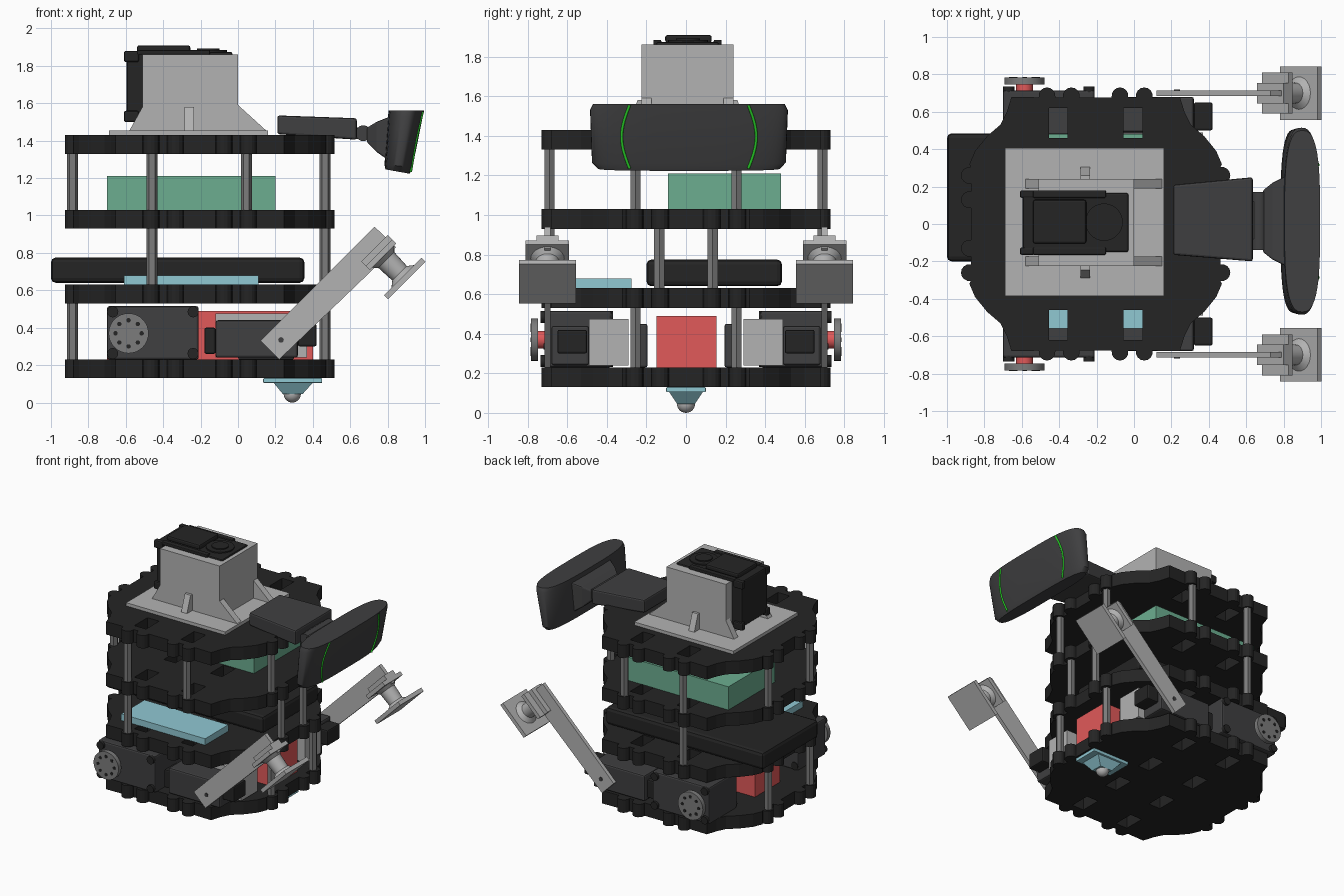
import bpy, bmesh, math
from mathutils import Vector

if "Cube" in bpy.data.objects:
    bpy.data.objects.remove(bpy.data.objects["Cube"])


def mat(name, r, g, b):
    m = bpy.data.materials.new(name)
    m.diffuse_color = (r, g, b, 1)
    m.use_nodes = True
    m.node_tree.nodes["Principled BSDF"].inputs["Base Color"].default_value = m.diffuse_color
    return m


BLACK = mat("black", .018, .018, .018)
DARK = mat("dark_grey", .05, .05, .052)
STEEL = mat("steel", .2, .2, .2)
LIGHT = mat("light_grey", .45, .45, .45)
RED = mat("red", .75, .1, .1)
GREEN = mat("green", .15, .42, .28)
BLUE = mat("blue", .28, .58, .65)
LIME = mat("lime", .02, .6, .02)


def finish(name, bm, m, bevel=0, smooth=False):
    bmesh.ops.recalc_face_normals(bm, faces=bm.faces)
    me = bpy.data.meshes.new(name)
    bm.to_mesh(me)
    bm.free()
    ob = bpy.data.objects.new(name, me)
    bpy.context.collection.objects.link(ob)
    me.materials.append(m)
    if bevel:
        b = ob.modifiers.new("bevel", 'BEVEL')
        b.width, b.segments, b.limit_method = bevel, 2, 'ANGLE'
    if smooth:
        bpy.ops.object.select_all(action='DESELECT')
        ob.select_set(True)
        bpy.context.view_layer.objects.active = ob
        bpy.ops.object.shade_smooth_by_angle(angle=math.radians(35))
    return ob


def loft(name, rings, m, bevel=0, smooth=False):
    """Skin equal-length rings of points and cap both ends."""
    bm = bmesh.new()
    vs = [[bm.verts.new(p) for p in r] for r in rings]
    n = len(vs[0])
    for a, b in zip(vs, vs[1:]):
        for i in range(n):
            bm.faces.new((a[i], a[(i + 1) % n], b[(i + 1) % n], b[i]))
    bm.faces.new(vs[0])
    bm.faces.new(vs[-1])
    return finish(name, bm, m, bevel, smooth)


def rect(x0, x1, y0, y1, z):
    return [(x0, y0, z), (x1, y0, z), (x1, y1, z), (x0, y1, z)]


def box(name, x, y, z, m, bevel=0):
    return loft(name, [rect(*x, *y, z[0]), rect(*x, *y, z[1])], m, bevel)


def turned(name, p, axis, prof, m, n=24):
    """Lathe: prof is (distance along axis, radius) pairs."""
    q = Vector(axis).normalized().to_track_quat('Z', 'Y')
    rings = [[Vector(p) + q @ Vector((r * math.cos(2 * math.pi * i / n), r * math.sin(2 * math.pi * i / n), d))
              for i in range(n)] for d, r in prof]
    return loft(name, rings, m, 0, n > 8)


def side(s, a, b):
    return tuple(sorted((s * a, s * b)))


# Scalloped deck plates with slots
CX = -.205


def lug(x, y, a0):
    return [(x + .045 * math.cos(math.radians(a0 + a)), y + .045 * math.sin(math.radians(a0 + a)))
            for a in range(-100, 101, 25)]


quarter = (lug(.675, .13, 0) + lug(.675, .26, 0)
           + [(.675, .32), (.645, .39), (.58, .47), (.51, .53), (.475, .6), (.45, .68)]
           + lug(.26, .685, 90) + lug(.13, .685, 90))
half = quarter + [(-x, y) for x, y in reversed(quarter)]
outline = half + [(x, -y) for x, y in reversed(half)]
for i, z in enumerate((.13, .53, .93, 1.33)):
    deck = loft(f"deck_plate_{i + 1}", [[(CX + x, y, h) for x, y in outline] for h in (z, z + .1)], BLACK)
    bm = bmesh.new()
    for x in (-.2, .2):
        for y in (-.54, -.18, .18, .54):
            r = bmesh.ops.create_cube(bm, size=1)
            bmesh.ops.scale(bm, vec=(.1, .16, .3), verts=r['verts'])
            bmesh.ops.translate(bm, vec=(CX + x, y, z + .05), verts=r['verts'])
    cutter = finish("slot_cutter", bm, BLACK)
    cutter.hide_render = True
    md = deck.modifiers.new("slots", 'BOOLEAN')
    md.operation, md.object, md.solver = 'DIFFERENCE', cutter, 'EXACT'
    bpy.context.view_layer.objects.active = deck
    bpy.ops.object.modifier_apply(modifier="slots")
    bpy.data.objects.remove(cutter)

# Hexagonal standoffs between decks
ends = [(-.885, .255), (.465, .255)]
for z, spots in ((.23, ends), (.63, [(-.46, .69), (.465, .135)]),
                 (1.03, ends + [(-.46, .69), (.045, .69)])):
    for x, y in spots:
        for s in (1, -1):
            turned("standoff", (x, s * y, z), (0, 0, 1), [(0, .03), (.3, .03)], STEEL, 6)

# Payload boxes
box("battery", (-.7, .4), (-.15, .155), (.23, .49), RED)
box("computer_case", (-1, .355), (-.2, .485), (.64, .775), BLACK, .025)
box("circuit_board", (-.61, .11), (-.56, -.275), (.63, .68), BLUE)
box("power_pack", (-.7, .2), (-.09, .48), (1.03, 1.21), GREEN)

# Mirrored drive motors, arm servos and pusher arms
for s in (1, -1):
    box("drive_motor", (-.7, -.21), side(s, .375, .715), (.23, .515), DARK, .012)
    for x in (-.67, -.24):
        for z in (.262, .485):
            turned("motor_post", (x, s * .37, z), (0, s, 0), [(0, .03), (.365, .03)], BLACK, 12)
    turned("motor_hub", (-.585, s * .7, .37), (0, s, 0), [(0, .045), (.06, .045)], RED)
    turned("wheel_horn", (-.585, s * .747, .37), (0, s, 0), [(0, .107), (.035, .107)], STEEL, 32)
    for k in range(8):
        a = k * math.pi / 4
        turned("horn_bolt", (-.585 + .07 * math.cos(a), s * .78, .37 + .07 * math.sin(a)),
               (0, s, 0), [(0, .012), (.005, .012)], BLACK, 10)
    box("arm_servo", (-.12, .32), side(s, .49, .68), (.24, .44), DARK, .012)
    box("servo_ear", (.32, .42), side(s, .5, .65), (.3, .42), BLACK, .01)
    box("servo_ear", (-.18, -.12), side(s, .5, .65), (.26, .4), BLACK, .01)
    box("servo_bracket", (-.12, .37), side(s, .29, .49), (.24, .475), LIGHT)
    box("servo_bracket_side", (.0, .3), side(s, .195, .28), (.23, .45), DARK, .01)
    # inclined arm bar, drawn in the x-z plane
    bar = [(.12, .33), (.22, .23), (.845, .83), (.73, .94)]
    loft("arm_bar", [[(x, y, z) for x, z in bar] for y in (s * .685, s * .715)], LIGHT)
    turned("arm_pivot", (.23, s * .71, .335), (0, s, 0), [(0, .015), (.01, .015)], DARK, 12)
    # pad holder: bracket, flared stem and square pad, along (1, 0, -1)
    u, d = Vector((1, 0, 1)).normalized(), Vector((1, 0, -1)).normalized()
    c = Vector((.765, s * .7, .79))

    def slab(name, d0, d1, hu, hy):
        loft(name, [[c + d * t + u * a * hu + Vector((0, b * hy, 0))
                     for a, b in ((-1, -1), (1, -1), (1, 1), (-1, 1))] for t in (d0, d1)], LIGHT)
    slab("arm_bracket", -.015, .015, .1, .11)
    slab("arm_bracket_rib", -.05, 0, .1, .055)
    turned("pad_stem", c, d, [(.01, .09), (.04, .06), (.14, .055), (.175, .1)], LIGHT)
    slab("pad_plate", .165, .195, .142, .143)

# Ball caster
box("caster_flange", (.135, .45), (-.1, .1), (.105, .13), BLUE, .004)
loft("caster_body", [rect(.19, .4, -.085, .085, .106), rect(.24, .345, -.045, .045, .045)], BLUE)
bm = bmesh.new()
bmesh.ops.create_uvsphere(bm, u_segments=24, v_segments=14, radius=.046)
bmesh.ops.translate(bm, vec=(.29, 0, .046), verts=bm.verts)
finish("caster_ball", bm, LIGHT, 0, True)

# Turret base, tower and gussets
box("turret_base", (-.69, .16), (-.385, .405), (1.43, 1.455), LIGHT)
box("turret_tower", (-.51, .0), (-.225, .24), (1.455, 1.862), LIGHT)
for y in (-.2, .215):
    for x, f in ((-.51, -1), (0, 1)):
        tri = [(x - f * .01, 1.6), (x - f * .01, 1.455), (x + f * .15 if f > 0 else x - .07, 1.455)]
        loft("corner_gusset", [[(a, b, z) for a, z in tri] for b in (y - .025, y + .025)], LIGHT)
for y, f in ((.24, 1), (-.225, -1)):
    rib = [(y, 1.455), (y + f * .065, 1.455), (y + f * .02, 1.58), (y, 1.58)]
    loft("side_rib", [[(x, b, z) for b, z in rib] for x in (-.285, -.235)], LIGHT)

# Turret servo
box("turret_servo", (-.595, -.03), (-.15, .165), (1.52, 1.875), BLACK, .01)
for y in (-.165, .14):
    for z in (1.5, 1.82):
        box("servo_lug", (-.61, -.53), (y, y + .04), (z, z + .06), BLACK, .01)
    box("servo_rail", (-.54, -.15), (y, y + .04), (1.86, 1.885), BLACK, .006)
box("servo_cap", (-.54, -.255), (-.105, .13), (1.87, 1.91), BLACK, .012)
turned("servo_output", (-.16, .01, 1.87), (0, 0, 1), [(0, .1), (.014, .1), (.014, .06), (.022, .06)], BLACK, 28)

# Sensor mount: wedge handle, hinge and neck
loft("sensor_handle", [[(.21, -.165, 1.435), (.21, .21, 1.435), (.21, .21, 1.535), (.21, -.165, 1.535)],
                       [(.635, -.2, 1.405), (.635, .25, 1.405), (.635, .25, 1.52), (.635, -.2, 1.52)]],
     DARK, .012)
turned("hinge_barrel", (.67, -.14, 1.44), (0, 1, 0), [(0, .042), (.31, .042)], DARK)
box("hinge_tab", (.6, .67), (-.08, .12), (1.41, 1.47), DARK)
loft("sensor_neck", [[(x, y0, z0), (x, y1, z0), (x, y1, z1), (x, y0, z1)] for x, y0, y1, z0, z1 in
                     ((.69, -.15, .18, 1.39, 1.47), (.74, -.19, .22, 1.34, 1.5), (.84, -.24, .27, 1.27, 1.54))],
     DARK, .008)


# Wide tilted sensor head
def sgn_pow(v, e):
    return math.copysign(abs(v) ** e, v)


def head_ring(cx, hx, hy, z, tilt=0):
    out = []
    for i in range(48):
        a = 2 * math.pi * i / 48
        x = hx * sgn_pow(math.cos(a), .75)
        out.append((cx + x, .015 + hy * sgn_pow(math.sin(a), .6), z + tilt * x))
    return out


loft("sensor_head", [head_ring(.853, .065, .46, 1.235, -.18), head_ring(.858, .075, .49, 1.265, -.1),
                     head_ring(.895, .093, .5, 1.53), head_ring(.9, .095, .485, 1.56)], DARK, 0, True)

# Thin green arcs on the head front
for s in (1, -1):
    cu = bpy.data.curves.new("head_light_line", 'CURVE')
    cu.dimensions, cu.bevel_depth = '3D', .007
    sp = cu.splines.new('POLY')
    sp.points.add(12)
    for i, p in enumerate(sp.points):
        t = i / 12
        y = .3 + .04 * math.sin(math.pi * t)
        k = (1 - (y / .5) ** (2 / .6)) ** .375
        p.co = (.857 + .042 * t + (.072 + .022 * t) * k, .015 + s * y, 1.235 + .32 * t, 1)
    ob = bpy.data.objects.new("head_light_line", cu)
    bpy.context.collection.objects.link(ob)
    cu.materials.append(LIME)
